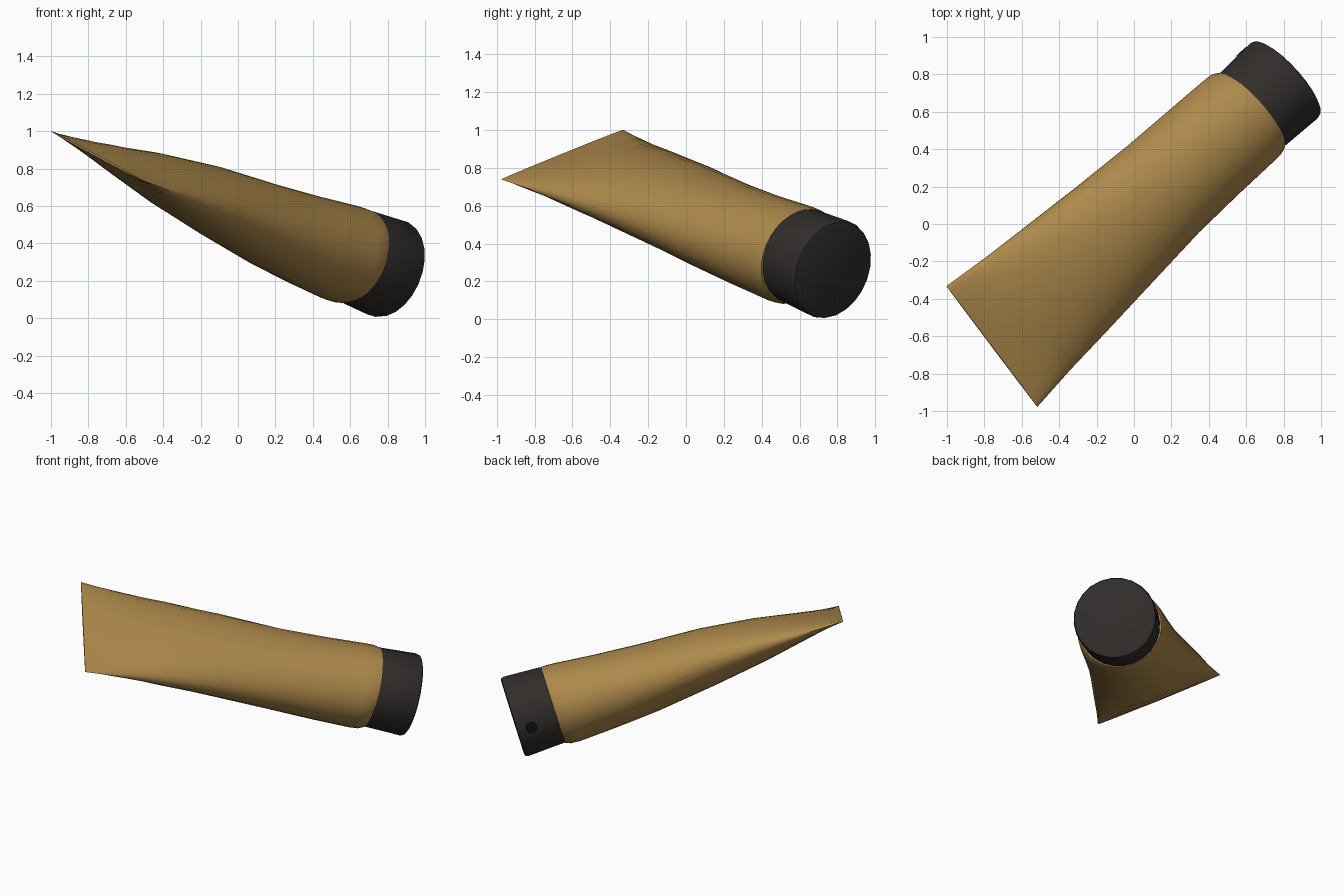
import bpy, bmesh, math
from mathutils import Vector

if "Cube" in bpy.data.objects:
    bpy.data.objects.remove(bpy.data.objects["Cube"])

# Tube frame: crimped edge centre, long axis, crimp direction, upper-face normal
START = Vector((-0.76, -0.655, 0.87))
AXIS = (Vector((0.812, 0.775, 0.262)) - START).normalized()
U = Vector((0.48, -0.65, -0.26))
U = (U - AXIS * U.dot(AXIS)).normalized()
N = U.cross(AXIS).normalized()


def material(name, colour):
    m = bpy.data.materials.new(name)
    m.diffuse_color = (*colour, 1)
    m.use_nodes = True
    m.node_tree.nodes["Principled BSDF"].inputs["Base Color"].default_value = m.diffuse_color
    return m


def loft(name, rings, sides, mat, angle):
    """Skin elliptical rings given as (distance, half width, half thickness, lift)."""
    bm = bmesh.new()
    loops = []
    for t, w, h, lift in rings:
        loop = []
        for i in range(sides):
            a = 2 * math.pi * i / sides
            p = START + AXIS * t + U * (w * math.cos(a)) + N * (h * math.sin(a) + lift)
            loop.append(bm.verts.new(p))
        loops.append(loop)
    for a, b in zip(loops, loops[1:]):
        for i in range(sides):
            j = (i + 1) % sides
            bm.faces.new((a[i], a[j], b[j], b[i]))
    bm.faces.new(loops[0])
    bm.faces.new(loops[-1])
    bmesh.ops.recalc_face_normals(bm, faces=bm.faces)
    return finish(name, bm, mat, angle)


def finish(name, bm, mat, angle):
    me = bpy.data.meshes.new(name)
    bm.to_mesh(me)
    bm.free()
    me.materials.append(mat)
    ob = bpy.data.objects.new(name, me)
    bpy.context.collection.objects.link(ob)
    bpy.ops.object.select_all(action='DESELECT')
    ob.select_set(True)
    bpy.context.view_layer.objects.active = ob
    bpy.ops.object.shade_smooth_by_angle(angle=math.radians(angle))
    return ob


ochre = material("ochre_plastic", (0.42, 0.25, 0.07))
dark = material("dark_plastic", (0.03, 0.026, 0.024))
black = material("notch_black", (0.006, 0.005, 0.005))

# Squeezable body: flat crimp swelling to a round shoulder
loft("tube_body", [
    (0.00, 0.425, 0.005, 0),
    (0.12, 0.412, 0.040, 0),
    (0.28, 0.395, 0.080, 0),
    (0.55, 0.372, 0.137, 0),
    (0.90, 0.340, 0.186, -0.004),
    (1.30, 0.308, 0.222, -0.018),
    (1.60, 0.297, 0.245, -0.018),
    (1.85, 0.290, 0.264, -0.012),
    (1.91, 0.286, 0.264, -0.008),
    (1.945, 0.270, 0.258, -0.002),
    (1.95, 0.240, 0.240, 0),
], 32, ochre, 50)

# Flip-top cap with a softened rim
loft("cap", [
    (1.92, 0.257, 0.252, 0),
    (1.96, 0.262, 0.258, 0),
    (2.195, 0.270, 0.270, 0),
    (2.212, 0.264, 0.264, 0),
    (2.218, 0.250, 0.250, 0),
], 24, dark, 40)

# Small dark thumb notch on the side of the cap, wrapped to its curve
bm = bmesh.new()
verts = []
for i in range(16):
    a = 2 * math.pi * i / 16
    around = math.pi + 0.25 + 0.15 * math.cos(a)
    t = 2.12 + 0.04 * math.sin(a)
    verts.append(bm.verts.new(START + AXIS * t
                              + (U * math.cos(around) + N * math.sin(around)) * 0.271))
face = bm.faces.new(verts)
face.normal_update()
if face.normal.dot(U) > 0:
    face.normal_flip()
finish("cap_notch", bm, black, 40)
